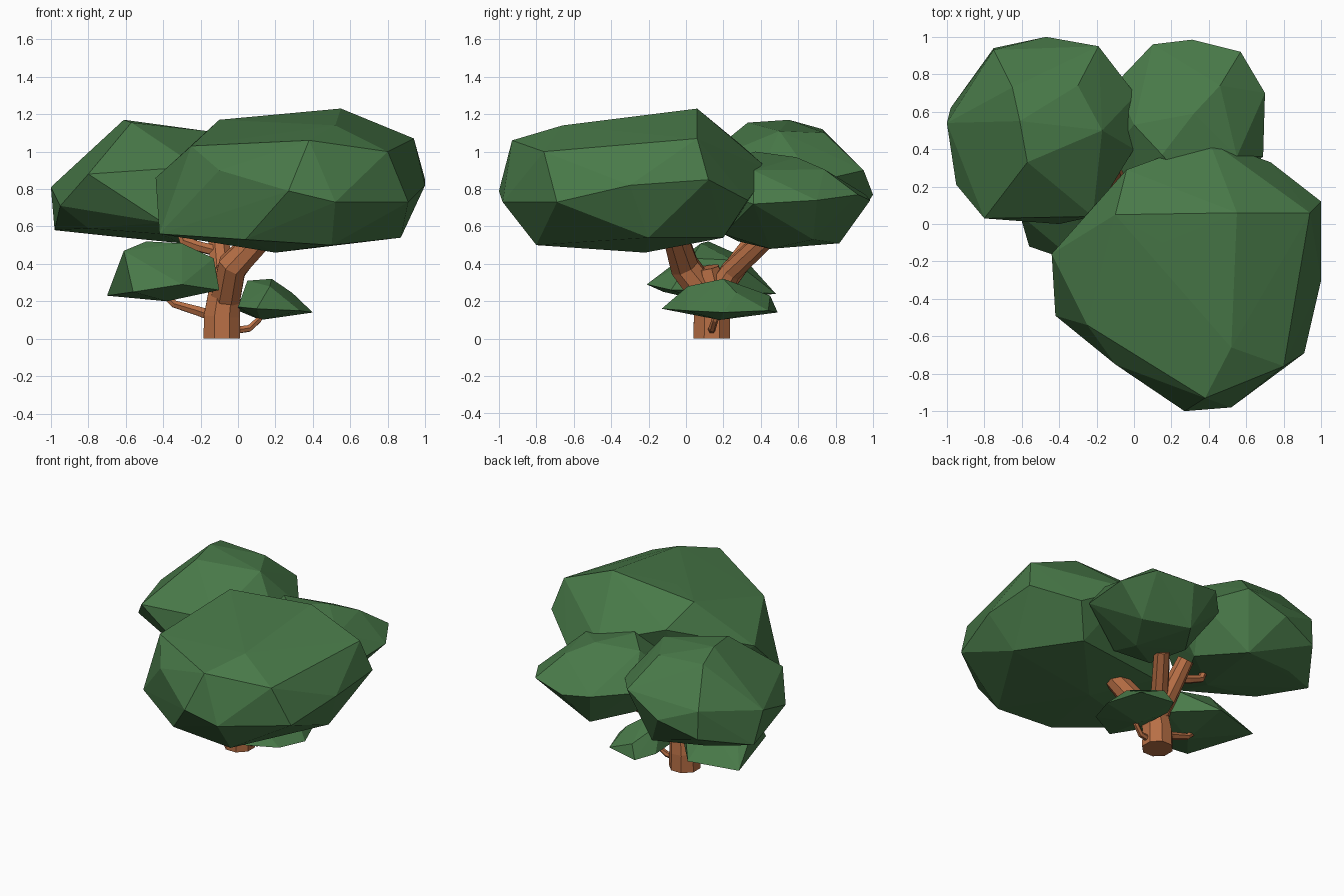
import bpy, bmesh
from mathutils import Vector
from math import cos, sin, tau


def material(name, rgb):
    m = bpy.data.materials.new(name)
    m.diffuse_color = (*rgb, 1)
    return m


LEAF = material("leaf green", (0.066, 0.193, 0.066))
BARK = material("bark brown", (0.48, 0.16, 0.06))


def finish(bm, name, mat):
    bmesh.ops.recalc_face_normals(bm, faces=bm.faces)
    me = bpy.data.meshes.new(name)
    bm.to_mesh(me)
    bm.free()
    me.materials.append(mat)
    bpy.context.collection.objects.link(bpy.data.objects.new(name, me))


def foliage(name, crown, waist, base):
    """Faceted leaf clump: convex hull over crown, waist and base corners."""
    bm = bmesh.new()
    for p in crown + waist + base:
        bm.verts.new(p)
    bmesh.ops.convex_hull(bm, input=bm.verts)
    loose = [v for v in bm.verts if not v.link_faces]
    bmesh.ops.delete(bm, geom=loose, context='VERTS')
    finish(bm, name, LEAF)


def limb(name, path, radii, sides=8):
    """Tapered faceted tube along a short path."""
    bm = bmesh.new()
    pts = [Vector(p) for p in path]
    rings = []
    for i, (p, r) in enumerate(zip(pts, radii)):
        d = (pts[min(i + 1, len(pts) - 1)] - pts[max(i - 1, 0)]).normalized()
        if p.z == 0:
            d = Vector((0, 0, 1))      # flat foot on the ground
        q = Vector((0, 0, 1)).rotation_difference(d)
        rings.append([bm.verts.new(p + q @ Vector((r * cos(tau * (k + .5) / sides),
                                                   r * sin(tau * (k + .5) / sides), 0)))
                      for k in range(sides)])
    for a, b in zip(rings, rings[1:]):
        for k in range(sides):
            j = (k + 1) % sides
            bm.faces.new((a[k], a[j], b[j], b[k]))
    bm.faces.new(rings[0])
    bm.faces.new(rings[-1])
    finish(bm, name, BARK)


# Large front-right canopy
foliage("front_canopy",
        [(-.10, .05, 1.17), (.15, -.1, 1.175), (.55, .06, 1.23), (.94, .06, 1.07),
         (.38, -.93, 1.06), (-.25, -.54, 1.03), (.80, -.76, 1.0), (.52, -.66, 1.14), (-.04, .29, 1.04)],
        [(-.44, -.16, .86), (-.10, -.75, .90), (.27, -1, .79), (.52, -.98, .73),
         (.91, -.69, .73), (1, -.3, .82), (1, .12, .85), (.73, .33, .74), (.4, .45, .9)],
        [(-.42, -.49, .56), (.04, -.8, .53), (.5, -.8, .50), (.87, -.2, .54), (.2, -.22, .46),
         (.6, .2, .54), (-.1, .1, .55)])

# Back-left canopy
foliage("back_left_canopy",
        [(-.61, .55, 1.17), (-.57, .33, 1.155), (-.17, .5, 1.11), (-.65, .73, 1.12), (-.3, .74, 1.10)],
        [(-1, .54, .81), (-.8, .03, .88), (-.95, .21, .71), (-.22, .04, .92), (0, .4, .9),
         (.01, .69, .84), (-.19, .95, .9), (-.47, 1, .77), (-.75, .93, .88), (-.75, .94, .68)],
        [(-.98, .62, .58), (-.8, .3, .59), (-.4, 0, .62), (-.42, .25, .56), (-.1, .5, .55),
         (-.3, .82, .51), (-.7, .75, .55)])

# Back-right canopy
foliage("back_right_canopy",
        [(.15, .37, 1.0), (.32, .59, .97), (.46, .74, .905), (0, .53, .97), (.55, .36, .9), (.3, .2, .95)],
        [(.7, .7, .74), (.69, .36, .72), (.57, .92, .77), (.31, .985, .74), (.1, .96, .77),
         (-.1, .75, .77), (-.12, .4, .8), (.3, .08, .8), (0, .15, .8)],
        [(.36, .45, .48), (.5, .68, .53), (.2, .82, .51), (.02, .55, .53), (.1, .28, .52), (.34, .2, .56)])

# Small low clumps
foliage("low_left_clump",
        [(-.49, .12, .52), (-.3, .08, .51), (-.61, .05, .47), (-.13, .03, .43), (-.4, .3, .44), (-.16, .25, .42)],
        [(-.7, .39, .23), (-.56, -.12, .25), (-.3, -.21, .29), (-.1, -.08, .26), (-.11, .2, .26),
         (-.35, .48, .24)],
        [(-.38, .1, .2)])
foliage("low_right_clump",
        [(.18, .2, .32), (.05, .22, .31), (.17, .01, .28), (.29, .27, .245)],
        [(.4, .2, .14), (.1, -.13, .16), (.33, 0, .15), (.12, .45, .23), (.07, .49, .14),
         (.31, .44, .15), (0, 0, .17), (0, .35, .15)],
        [(.12, .18, .1)])

# Trunk and the three main limbs
limb("trunk", [(-.086, .138, 0), (-.086, .138, .12), (-.068, .13, .27), (-.05, .11, .38)],
     [.106, .104, .092, .07])
limb("front_limb", [(-.07, .13, .2), (-.03, -.01, .39), (.14, -.06, .56)], [.085, .083, .07])
limb("back_right_limb", [(-.07, .14, .2), (-.02, .24, .36), (.12, .43, .54)], [.075, .06, .055])
limb("back_left_limb", [(-.07, .14, .22), (-.09, .28, .4), (-.11, .4, .57)], [.075, .065, .055])

# Thin twigs carrying the clumps
limb("upper_left_twig", [(-.08, .3, .46), (-.2, .32, .49), (-.29, .34, .52), (-.31, .35, .58)],
     [.032, .03, .028, .025], 6)
limb("low_left_twig", [(-.1, .13, .11), (-.22, .13, .15), (-.34, .14, .185), (-.42, .15, .26)],
     [.035, .028, .022, .018], 6)
limb("low_right_twig", [(-.05, .135, .04), (.06, .14, .055), (.11, .155, .1), (.13, .17, .16)],
     [.022, .02, .018, .016], 6)
